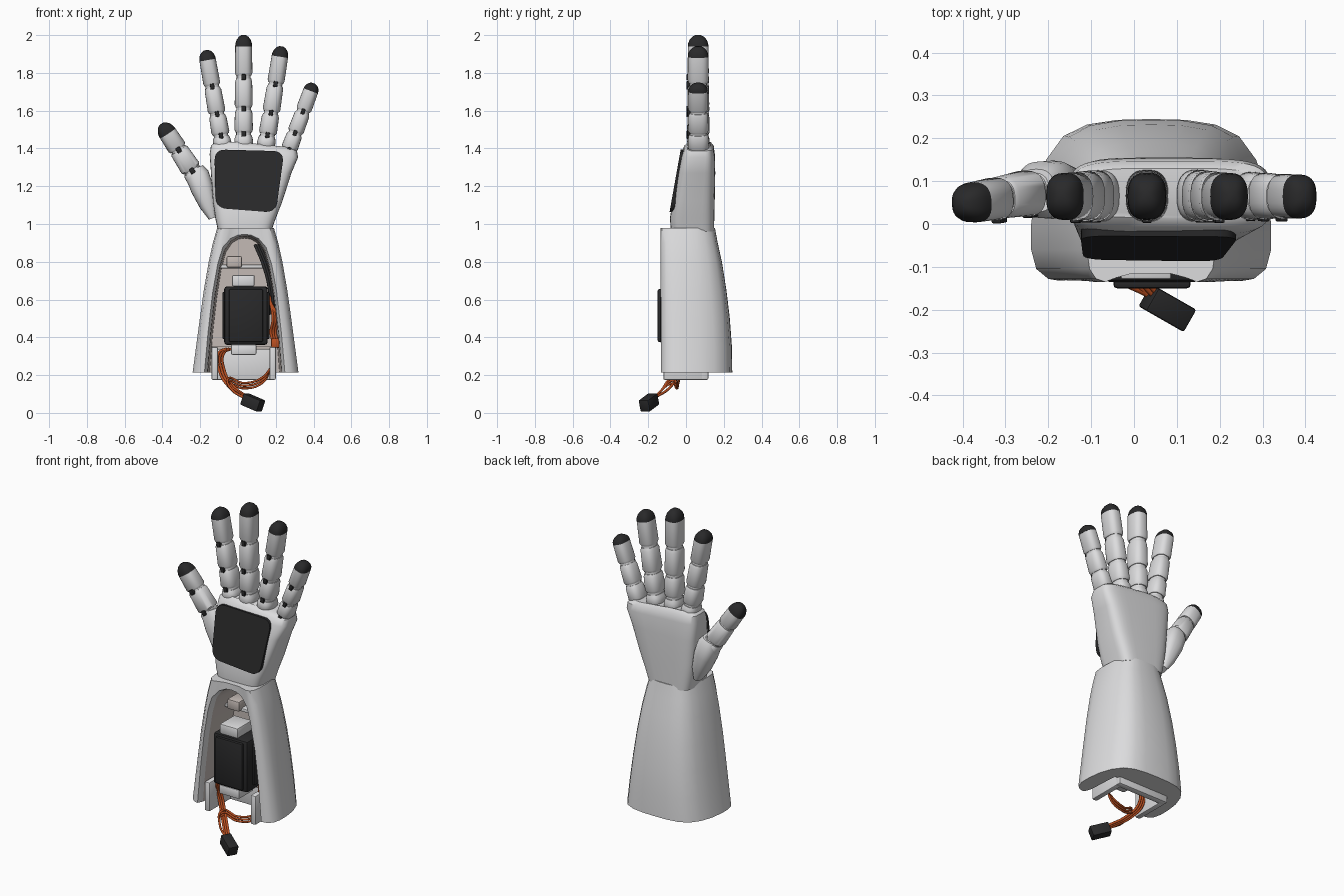
import bpy, bmesh, math
from mathutils import Vector, Matrix

cube = bpy.data.objects.get("Cube")
if cube:
    bpy.data.objects.remove(cube)


def material(name, rgb):
    m = bpy.data.materials.new(name)
    m.use_nodes = True
    m.diffuse_color = (*rgb, 1)
    m.node_tree.nodes["Principled BSDF"].inputs["Base Color"].default_value = (*rgb, 1)
    return m


white = material("shell white", (0.72, 0.72, 0.73))
black = material("rubber black", (0.022, 0.022, 0.023))
inner = material("inner warm grey", (0.55, 0.49, 0.46))
orange = material("wire orange", (0.5, 0.08, 0.015))


def finish(name, bm, mats):
    bmesh.ops.recalc_face_normals(bm, faces=bm.faces)
    me = bpy.data.meshes.new(name)
    bm.to_mesh(me)
    bm.free()
    ob = bpy.data.objects.new(name, me)
    bpy.context.collection.objects.link(ob)
    for m in mats:
        me.materials.append(m)
    return ob


def loft(name, rings, *mats):
    """Skin a list of rings and cap both ends."""
    bm = bmesh.new()
    vs = [[bm.verts.new(p) for p in r] for r in rings]
    n = len(vs[0])
    for a, b in zip(vs, vs[1:]):
        for i in range(n):
            j = (i + 1) % n
            bm.faces.new((a[i], a[j], b[j], b[i]))
    bm.faces.new(vs[0][::-1])
    bm.faces.new(vs[-1])
    return finish(name, bm, mats)


def ring(c, ax, ay, w, d, e=2.6, n=28):
    """Rounded-rectangle ring; a larger e gives squarer corners."""
    pts = []
    for i in range(n):
        t = 2 * math.pi * i / n
        u, v = math.cos(t), math.sin(t)
        pts.append(Vector(c) + ax * math.copysign(abs(u) ** (2 / e), u) * w
                   + ay * math.copysign(abs(v) ** (2 / e), v) * d)
    return pts


def box(name, c, size, mat, bevel=0.008, rot=None):
    bm = bmesh.new()
    bmesh.ops.create_cube(bm, size=1)
    bmesh.ops.scale(bm, vec=size, verts=bm.verts)
    if bevel:
        bmesh.ops.bevel(bm, geom=bm.edges[:], offset=bevel, segments=2, affect='EDGES', profile=0.5)
    if rot:
        bmesh.ops.transform(bm, matrix=rot, verts=bm.verts)
    bmesh.ops.translate(bm, vec=c, verts=bm.verts)
    return finish(name, bm, [mat])


def wire(name, pts, mat, r=0.007):
    cu = bpy.data.curves.new(name, 'CURVE')
    cu.dimensions = '3D'
    cu.bevel_depth = r
    cu.bevel_resolution = 2
    cu.use_fill_caps = True
    sp = cu.splines.new('BEZIER')
    sp.bezier_points.add(len(pts) - 1)
    for bp, p in zip(sp.bezier_points, pts):
        bp.co = p
        bp.handle_left_type = bp.handle_right_type = 'AUTO'
    cu.materials.append(mat)
    bpy.context.collection.objects.link(bpy.data.objects.new(name, cu))


X, Y = Vector((1, 0, 0)), Vector((0, 1, 0))

# Forearm shell: lofted half profile, mirrored
MID = 0.04
half = [(0, .245), (.08, .243), (.15, .232), (.205, .205), (.245, .15), (.27, .08), (.28, 0),
        (.28, -.06), (.268, -.105), (.24, -.128), (.2, -.135), (.15, -.125), (.08, -.115), (0, -.115)]
outline = half + [(-x, y) for x, y in half[-2:0:-1]]
levels = [(.215, .28, .245), (.35, .262, .243), (.5, .242, .232), (.65, .221, .214),
          (.8, .195, .19), (.9, .173, .168), (.98, .15, .153)]
forearm = loft("forearm_shell",
               [[(MID + x * w / .28, y * (b / .245 if y > 0 else 1), z) for x, y in outline]
                for z, w, b in levels], white, inner)

# Arched front opening with a flared lip
arch = [(.2, .1), (.194, .22), (.178, .42), (.155, .62), (.13, .77), (.105, .86), (.07, .91), (.035, .93)]
arch = arch + [(0, .935)] + [(-x, z) for x, z in arch[::-1]]
cutter = loft("opening_cutter",
              [[(MID - .005 + x * s, y, z + (lift if z > .5 else 0)) for x, z in arch]
               for y, s, lift in [(-.2, 1.2, .03), (-.135, 1.1, .018), (-.1, 1.02, .005), (-.07, 1, 0), (.1, .95, -.01)]],
              white, inner)
for f in cutter.data.polygons:
    f.material_index = 1 if f.center.y > -.095 else 0
mod = forearm.modifiers.new("opening", 'BOOLEAN')
mod.operation = 'DIFFERENCE'
mod.solver = 'EXACT'
mod.object = cutter
bpy.context.view_layer.objects.active = forearm
forearm.select_set(True)
bpy.ops.object.modifier_apply(modifier=mod.name)
bpy.data.objects.remove(cutter)

# Palm: squarish sections (z, left, right, front, back), top slopes to the little finger
palm = []
for z, a, b, f, k in [(.96, -.105, .175, -.08, .148), (1.03, -.12, .2, -.085, .15),
                      (1.12, -.133, .235, -.072, .152), (1.27, -.143, .283, -.045, .155),
                      (1.37, -.15, .318, -.025, .153), (1.415, -.143, .312, -.01, .147),
                      (1.435, -.12, .285, .015, .13)]:
    r = ring(((a + b) / 2, (f + k) / 2, z), X, Y, (b - a) / 2, (k - f) / 2, 4.5, 40)
    if z > 1.3:
        for p in r:
            p.z -= .1 * max(0, p.x - .0) * (z - 1.3) / .13
    palm.append(r)
loft("palm", palm, white)

# Palm pad: rounded slanted slab
corners = [(-.125, 1.395), (.245, 1.385), (.2, 1.06), (-.118, 1.085)]
pad = []
for i, c in enumerate(corners):
    c = Vector(c)
    p, q = Vector(corners[i - 1]), Vector(corners[(i + 1) % 4])
    a, b = c + (p - c).normalized() * .06, c + (q - c).normalized() * .06
    for k in range(7):
        t = k / 6
        pad.append(a * (1 - t) ** 2 + c * 2 * t * (1 - t) + b * t * t)


def slant(p, off):
    return (p.x, -.088 + (p.y - 1.03) * .178 + off, p.y)


loft("palm_pad", [[slant(p, o) for p in pad] for o in (.035, -.005)], black)


# Fingers: core, shell segments, hinges and soft tip
def finger(name, base, tip, w, d, cuts, taper=.88):
    base, tip = Vector(base), Vector(tip)
    ax = (tip - base).normalized()
    side = Y.cross(ax).normalized()
    deep = ax.cross(side)

    def at(t, s):
        k = (1 - (1 - taper) * t) * s
        return ring(base.lerp(tip, t), side, deep, w * k, d * k)

    loft(name + "_core", [at(0, .8), at(cuts[-1], .8)], white)
    edges = [0] + cuts
    for i, (a, b) in enumerate(zip(edges, edges[1:])):
        last = i == len(cuts) - 1
        g = .012
        end = [(b, 1)] if last else [(b - g - .03, .97), (b - g, .86)]
        loft(f"{name}_segment_{i + 1}", [at(a + g, .88), at(a + g + .025, 1)] + [at(t, s) for t, s in end], white)
        if not last:
            c = base.lerp(tip, b) - deep * d * .84
            rot = Matrix((side, deep, ax)).transposed().to_4x4()
            box(f"{name}_hinge_{i + 1}", c, (w * .45, .022, .03), black, .003, rot)
    c = cuts[-1]
    loft(name + "_tip", [at(c + (1 - c) * t, s) for t, s in
                         [(0, 1.01), (.3, .97), (.6, .83), (.85, .58), (1, .28)]], black)


joints = [.13, .35, .63, .9]
finger("index_finger", (-.078, .066, 1.4), (-.17, .064, 1.92), .049, .061, joints)
finger("middle_finger", (.03, .066, 1.4), (.03, .064, 2), .05, .061, joints)
finger("ring_finger", (.145, .066, 1.4), (.23, .064, 1.94), .049, .061, joints)
finger("little_finger", (.25, .066, 1.34), (.4, .064, 1.745), .045, .057, joints)

# Thumb: swollen base and two-part digit
axis = Vector((-.4, 0, 1)).normalized()
thumb_side = Y.cross(axis)
loft("thumb_base", [ring(c, thumb_side, Y, w, d) for c, w, d in
                    [((-.135, .07, 1.03), .02, .04), ((-.158, .075, 1.1), .046, .06),
                     ((-.19, .08, 1.19), .061, .068), ((-.215, .08, 1.26), .062, .066),
                     ((-.228, .078, 1.295), .045, .05)]], white)
finger("thumb", (-.205, .08, 1.225), (-.405, .045, 1.53), .058, .056, [.2, .56, .84], .8)

# Tray at the open end of the forearm
box("tray_floor", (.03, .098, .262), (.34, .04, .175), white)
for s, label in ((-1, "right"), (1, "left")):
    box(f"tray_wall_{label}", (.03 + s * .153, -.01, .262), (.034, .22, .175), white)
box("tray_ledge", (.03, .05, .345), (.34, .1, .02), inner, .004)

# Motor with mounts
box("motor_body", (.042, -.04, .515), (.23, .19, .31), black, .015)
box("motor_front_plate", (.042, -.138, .515), (.18, .024, .28), black)
box("motor_side_flange", (.042, -.06, .515), (.25, .05, .25), black)
box("motor_mount_top", (.028, -.06, .7), (.12, .14, .06), white)
box("motor_mount_bottom", (.03, -.06, .335), (.135, .14, .055), white)
box("upper_bracket", (.03, .05, .775), (.25, .09, .02), white, .004)
box("upper_bracket_block", (-.02, .03, .8), (.08, .1, .06), inner)

# Cables inside the forearm
for k in range(3):
    o = .012 * k
    wire(f"motor_cable_{k + 1}", [(.09 + o, .02, .89), (.135 + o, -.02, .78), (.165 + o, -.05, .66),
                                  (.175 + o, -.05, .52)], black, .008)
    wire(f"side_wire_{k + 1}", [(.165, -.06, .62 - o), (.185 + o, -.07, .5), (.175 + o, -.04, .42),
                                (.2 + o, -.05, .345)], orange, .008)
box("wire_clip", (.2, -.04, .37), (.05, .05, .05), orange)

# Loose wires and plug
plug = Vector((.03, -.165, .08))
for k in range(3):
    o = .014 * k
    wire(f"right_lead_{k + 1}", [(-.06 + o, -.07, .34), (-.1 + o, -.06, .32), (-.098 + o, -.04, .22),
                                 (-.05 + o, -.08, .14), plug + Vector((o, 0, 0))], orange)
    wire(f"left_lead_{k + 1}", [(.175, -.02 - o, .24), (.13, -.04, .16 + o), (.03, -.05, .13 + o),
                                (-.05, -.08, .155 + o), (-.03, -.13, .12), plug], orange, .006)
direction = Vector((.105, -.06, -.045)).normalized()
box("plug", (.078, -.196, .055), (.06, .064, .11), black, .006, direction.to_track_quat('Z', 'Y').to_matrix().to_4x4())

# Smooth shading with crisp edges
for ob in bpy.context.scene.objects:
    ob.select_set(ob.type == 'MESH')
bpy.context.view_layer.objects.active = forearm
bpy.ops.object.shade_smooth_by_angle(angle=math.radians(38))
